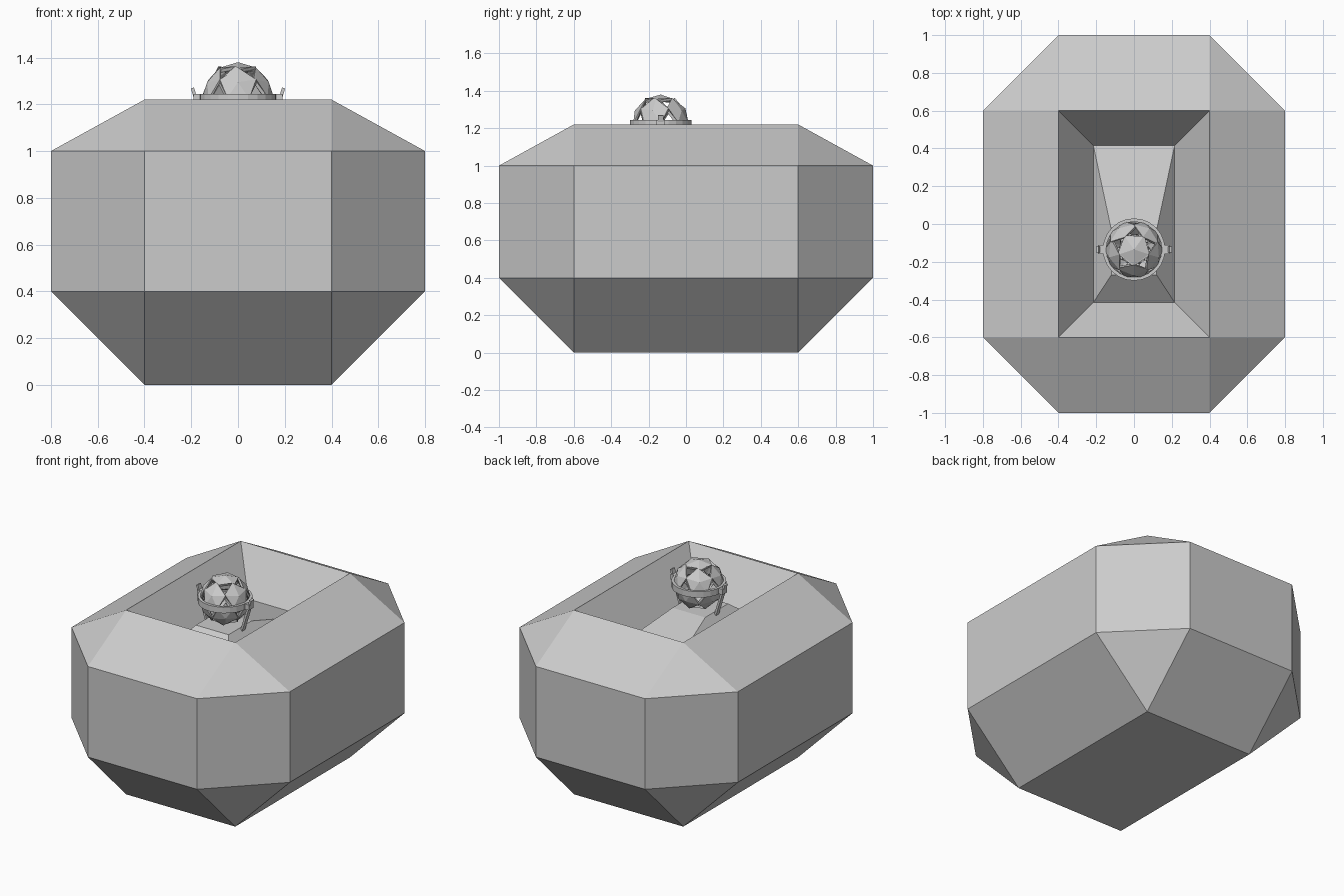
import bpy, bmesh, math
from mathutils import Matrix, Vector

if "Cube" in bpy.data.objects:
    bpy.data.objects.remove(bpy.data.objects["Cube"])

CY, CZ = -0.135, 1.225   # centre of the ball


def make_object(name, bm):
    bmesh.ops.recalc_face_normals(bm, faces=bm.faces)
    mesh = bpy.data.meshes.new(name)
    bm.to_mesh(mesh)
    bm.free()
    obj = bpy.data.objects.new(name, mesh)
    bpy.context.collection.objects.link(obj)
    return obj


def loft(name, rings, closed=False):
    """Bridge equal-length loops; cap the ends, or close back to the first."""
    bm = bmesh.new()
    loops = [[bm.verts.new(p) for p in ring] for ring in rings]
    n = len(loops[0])
    pairs = list(zip(loops, loops[1:] + loops[:1])) if closed else list(zip(loops, loops[1:]))
    for a, b in pairs:
        for i in range(n):
            j = (i + 1) % n
            bm.faces.new((a[i], a[j], b[j], b[i]))
    if not closed:
        bm.faces.new(loops[0])
        bm.faces.new(loops[-1])
    bmesh.ops.remove_doubles(bm, verts=bm.verts, dist=1e-5)
    return make_object(name, bm)


def octagon(ax, ay, bx, by, z, yc=0.0):
    """Chamfered rectangle; a = inner corner, b = outer extent (equal gives a rectangle)."""
    pts = [(bx, -ay), (bx, ay), (ax, by), (-ax, by), (-bx, ay), (-bx, -ay), (-ax, -by), (ax, -by)]
    return [(x, y + yc, z) for x, y in pts]


def rect(x, y, z, yc=0.0):
    return octagon(x, y, x, y, z, yc)


# Faceted basin with a sunken top and a raised inner plinth
loft("basin", [
    rect(0.4, 0.6, 0),
    octagon(0.4, 0.6, 0.8, 1.0, 0.4),
    octagon(0.4, 0.6, 0.8, 1.0, 1.0),
    rect(0.4, 0.6, 1.22),
    rect(0.215, 0.415, 0.955),
    rect(0.12, 0.12, 1.07, -0.15),
])

# Hollow geodesic ball with a triangular hole in each main facet
bm = bmesh.new()
bmesh.ops.create_icosphere(bm, subdivisions=2, radius=0.155)
bm.transform(Matrix.Translation((0, CY, CZ)) @ Matrix.Rotation(math.radians(-90), 4, 'Z'))
centres = [f for f in bm.faces if all(len(v.link_edges) == 6 for v in f.verts)]
bmesh.ops.inset_individual(bm, faces=centres, thickness=0.013)
bmesh.ops.delete(bm, geom=centres, context='FACES')
ball = make_object("pierced_ball", bm)
shell = ball.modifiers.new("shell", 'SOLIDIFY')
shell.thickness = 0.015
shell.offset = -1

# Band around the ball
profile = [(0.147, -0.02), (0.165, -0.02), (0.165, 0.02), (0.147, 0.02)]
SEG = 24
loft("ball_band", [
    [(r * math.cos(2 * math.pi * i / SEG), CY + r * math.sin(2 * math.pi * i / SEG), CZ + z)
     for i in range(SEG)]
    for r, z in profile], closed=True)


def box(name, centre, size, tilt=0.0):
    bm = bmesh.new()
    bmesh.ops.create_cube(bm, size=1)
    bm.transform(Matrix.Translation(centre) @ Matrix.Rotation(tilt, 4, 'Y')
                 @ Matrix.Diagonal((*size, 1)))
    return make_object(name, bm)


# Support arms and pivot blocks on both sides
for side, label in ((-1, "left"), (1, "right")):
    low = Vector((side * 0.122, CY, 1.03))
    high = Vector((side * 0.195, CY, 1.27))
    d = high - low
    box(label + "_arm", (low + high) / 2, (0.014, 0.032, d.length), math.atan2(d.x, d.z))
    box(label + "_pivot", (side * 0.174, CY, CZ), (0.034, 0.048, 0.036))
